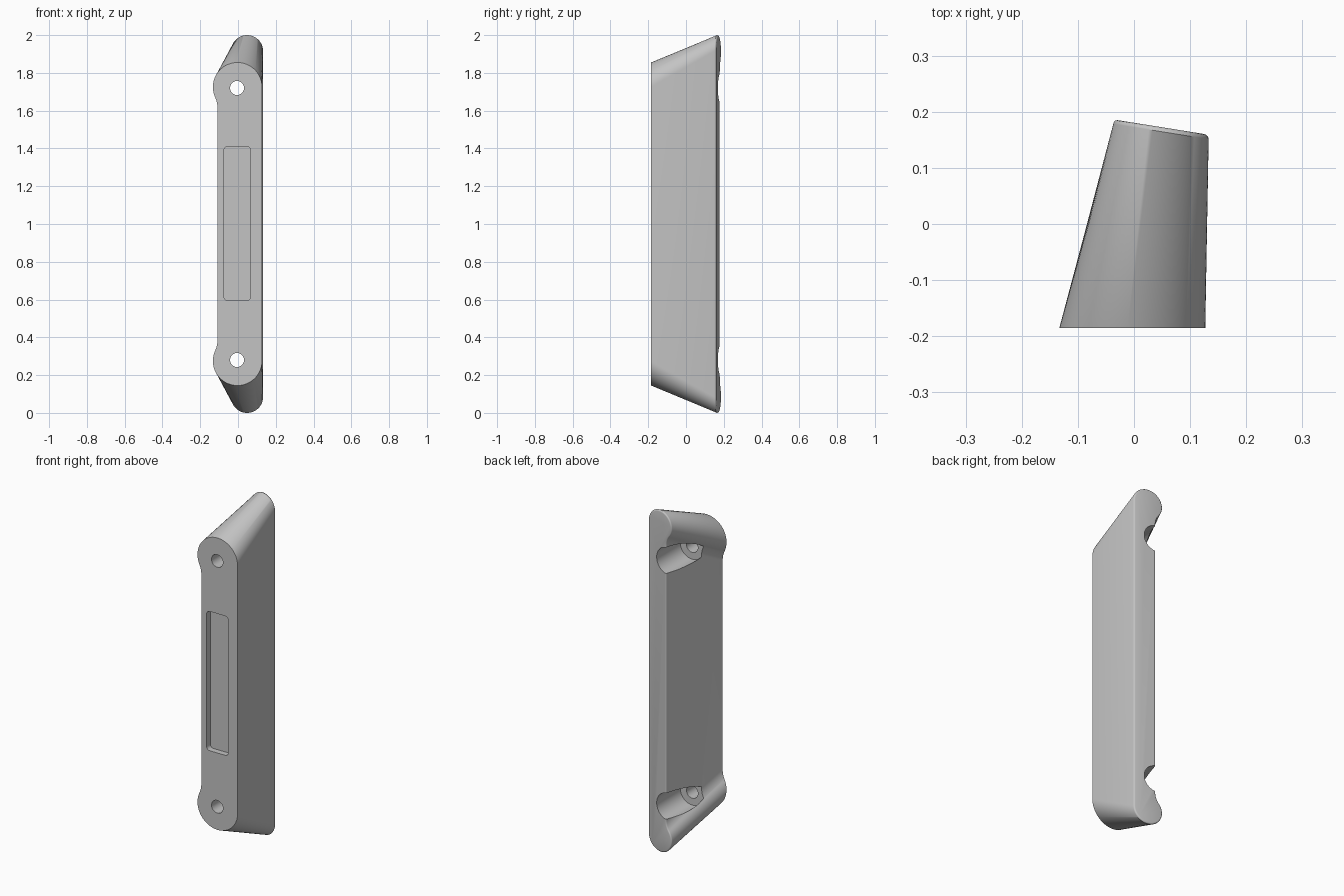
import bpy, bmesh, math

if "Cube" in bpy.data.objects:
    bpy.data.objects.remove(bpy.data.objects["Cube"], do_unlink=True)

grey = bpy.data.materials.new("light_grey")
grey.use_nodes = True
grey.diffuse_color = (0.55, 0.55, 0.55, 1)
grey.node_tree.nodes["Principled BSDF"].inputs["Base Color"].default_value = grey.diffuse_color

FRONT = -0.185
HOLE_X, HOLE_Z = -0.005, 0.72   # hole height is measured from the middle


def outline(cx, zc, r, flat, fillet, inset=0.0):
    """Straight bar with a round lobe at each end, symmetric about z = 1."""
    r, flat, fillet = r - inset, flat + inset, fillet + inset
    run = cx - flat + fillet
    drop = math.sqrt((r + fillet) ** 2 - run ** 2)
    turn = math.atan2(drop, run)
    n, m = 48, 12
    half = []
    for i in range(n + 1):
        a = (math.pi + turn) * i / n
        half.append((cx + r * math.cos(a), zc + r * math.sin(a)))
    for i in range(1, m + 1):
        a = turn * (1 - i / m)
        half.append((flat - fillet + fillet * math.cos(a), zc - drop + fillet * math.sin(a)))
    return half + [(x, 2 - z) for x, z in reversed(half)]


def loft(name, rings):
    """Skin a list of equal rings and cap both ends."""
    bm = bmesh.new()
    loops = [[bm.verts.new(p) for p in ring] for ring in rings]
    for a, b in zip(loops, loops[1:]):
        for i in range(len(a)):
            j = (i + 1) % len(a)
            bm.faces.new((a[i], a[j], b[j], b[i]))
    bm.faces.new(loops[0])
    bm.faces.new(loops[-1])
    bmesh.ops.recalc_face_normals(bm, faces=bm.faces)
    mesh = bpy.data.meshes.new(name)
    bm.to_mesh(mesh)
    bm.free()
    obj = bpy.data.objects.new(name, mesh)
    bpy.context.collection.objects.link(obj)
    mesh.materials.append(grey)
    return obj


def prism(name, section, y0, y1):
    return loft(name, [[(x, y, z) for x, z in section] for y in (y0, y1)])


def circle(x, z, r, n=48):
    return [(x + r * math.cos(2 * math.pi * i / n), z + r * math.sin(2 * math.pi * i / n))
            for i in range(n)]


def rounded_rect(x, z, w, h, r, n=6):
    pts = []
    for k, (sx, sz) in enumerate(((1, 1), (-1, 1), (-1, -1), (1, -1))):
        for i in range(n + 1):
            a = math.pi / 2 * (k + i / n)
            pts.append((x + sx * (w / 2 - r) + r * math.cos(a),
                        z + sz * (h / 2 - r) + r * math.sin(a)))
    return pts


# Handle body: wide front, narrower and taller slanted back with a rounded rim
rings = [[(x, FRONT, z) for x, z in outline(-0.003, 1.725, 0.13, -0.108, 0.146)]]
rim = 0.008
for step in range(4):
    a = math.pi / 2 * step / 3
    section = outline(0.048, 1.915, 0.085, 0.003, 0.097, rim * (1 - math.cos(a)))
    rings.append([(x, 0.186 - 0.16 * (x + 0.035) - rim * (1 - math.sin(a)), z)
                  for x, z in section])
body = loft("handle_body", rings)

# Cutters: front recess, screw holes and the wide bores behind them
cutters = [prism("recess_cutter", rounded_rect(-0.004, 1.003, 0.14, 0.816, 0.02),
                 FRONT - 0.1, FRONT + 0.035)]
for side, label in ((1, "upper"), (-1, "lower")):
    z = 1 + side * HOLE_Z
    cutters.append(prism(label + "_hole_cutter", circle(HOLE_X, z, 0.037), -0.4, 0.4))
    cutters.append(prism(label + "_bore_cutter", circle(HOLE_X, z, 0.077), -0.05, 0.45))

bpy.context.view_layer.objects.active = body
for cutter in cutters:
    cutter.hide_render = True
    mod = body.modifiers.new(cutter.name, "BOOLEAN")
    mod.operation = "DIFFERENCE"
    mod.solver = "EXACT"
    mod.object = cutter
    bpy.ops.object.modifier_apply(modifier=mod.name)
for cutter in cutters:
    bpy.data.objects.remove(cutter, do_unlink=True)

bpy.ops.object.select_all(action="DESELECT")
body.select_set(True)
bpy.context.view_layer.objects.active = body
bpy.ops.object.shade_smooth_by_angle(angle=math.radians(35))
